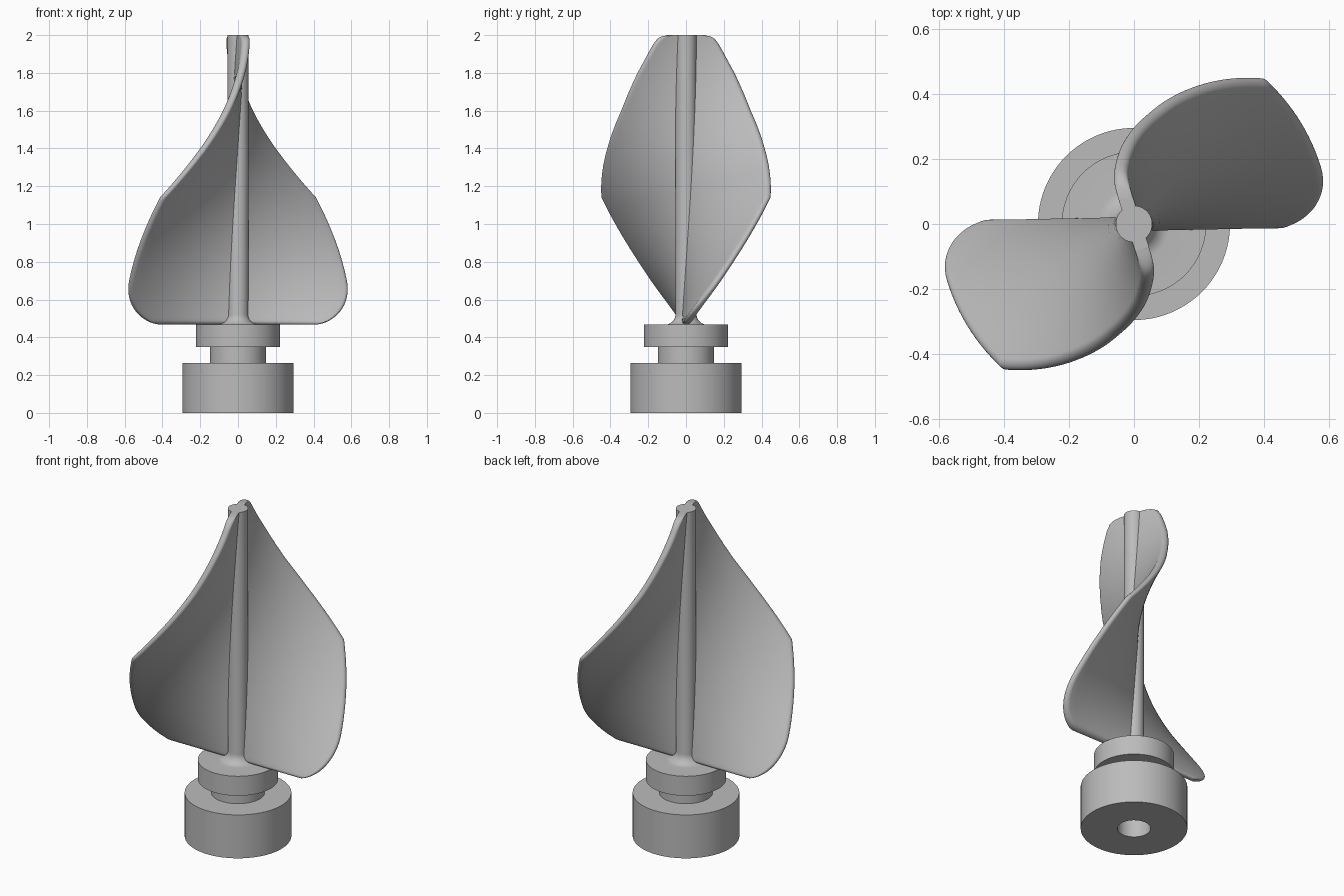
import bpy, bmesh, math
from math import sin, cos, pi, radians

if "Cube" in bpy.data.objects:
    bpy.data.objects.remove(bpy.data.objects["Cube"], do_unlink=True)

# One plain grey for the whole part
grey = bpy.data.materials.new("plain grey")
grey.use_nodes = True
colour = (0.5, 0.5, 0.5, 1)
grey.diffuse_color = colour
grey.node_tree.nodes["Principled BSDF"].inputs["Base Color"].default_value = colour


def finish(bm, name):
    bmesh.ops.remove_doubles(bm, verts=bm.verts, dist=1e-5)
    bmesh.ops.recalc_face_normals(bm, faces=bm.faces)
    mesh = bpy.data.meshes.new(name)
    bm.to_mesh(mesh)
    bm.free()
    mesh.materials.append(grey)
    obj = bpy.data.objects.new(name, mesh)
    bpy.context.collection.objects.link(obj)
    bpy.ops.object.select_all(action='DESELECT')
    obj.select_set(True)
    bpy.context.view_layer.objects.active = obj
    bpy.ops.object.shade_smooth_by_angle(angle=radians(35))
    return obj


def lathe(name, profile, steps=96):
    bm = bmesh.new()
    verts = [bm.verts.new((r, 0, z)) for r, z in profile]
    edges = [bm.edges.new(pair) for pair in zip(verts, verts[1:])]
    bmesh.ops.spin(bm, geom=verts + edges, cent=(0, 0, 0), axis=(0, 0, 1),
                   angle=2 * pi, steps=steps, use_merge=True)
    return finish(bm, name)


# Drilled base, neck, collar and shaft with a flared foot
BOTTOM, TOP = 0.467, 2.0
SHAFT, FLARE = 0.056, 0.055
flare = [(SHAFT + FLARE * (1 - sin(a)), BOTTOM + FLARE * (1 - cos(a)))
         for a in (radians(10 * k) for k in range(10))]
lathe("base_and_shaft", [(0, 0.35), (0.092, 0.35), (0.092, 0), (0.295, 0),
                         (0.295, 0.265), (0.148, 0.265), (0.148, 0.348),
                         (0.222, 0.348), (0.222, BOTTOM)] + flare +
      [(SHAFT, TOP), (0, TOP)])

# Twisted blades: radius follows the outline, angle grows with height
HALF = 0.022
TWIST = radians(108)
TAPER = [(1.14, 0.6), (1.4, 0.455), (1.6, 0.348), (1.8, 0.257),
         (1.95, 0.18), (1.98, 0.158), (1.993, 0.135), (2.0, 0.10)]


def radius(z):
    if z < 0.7:
        u = (0.7 - z) / (0.7 - BOTTOM)
        return 0.4 + 0.2 * math.sqrt(max(0, 1 - u * u))
    for (z0, r0), (z1, r1) in zip(TAPER, TAPER[1:]):
        if z0 <= z <= z1:
            return r0 + (r1 - r0) * (z - z0) / (z1 - z0)
    return 0.6


def half_thickness(d):
    d = max(0, min(d, HALF))
    return math.sqrt(HALF ** 2 - (HALF - d) ** 2)


rounding = [radians(15 * k) for k in range(7)]
heights = [BOTTOM + HALF * (1 - cos(a)) for a in rounding]
heights += [0.49 + (1.14 - 0.49) * k / 40 for k in range(1, 41)]
heights += [1.14 + (1.95 - 1.14) * k / 50 for k in range(1, 51)]
heights += [1.965, 1.98, 1.987, 1.993, 1.997, TOP]


def blade(name, turn):
    bm = bmesh.new()
    sheets = []
    for side in (-1, 1):
        rows = []
        for z in heights:
            R = radius(z)
            angle = turn + TWIST * (z - BOTTOM) / (TOP - BOTTOM)
            radii = [(R - HALF) * k / 16 for k in range(17)]
            radii += [R - HALF * (1 - sin(a)) for a in rounding[1:]]
            row = []
            for r in radii:
                t = side * half_thickness(min(R - r, z - BOTTOM))
                row.append(bm.verts.new((r * cos(angle) - t * sin(angle),
                                         r * sin(angle) + t * cos(angle), z)))
            rows.append(row)
        for a, b in zip(rows, rows[1:]):
            for j in range(len(a) - 1):
                bm.faces.new((a[j], a[j + 1], b[j + 1], b[j]))
        sheets.append(rows)
    back, front = sheets
    # Close the flat top and the root hidden in the shaft
    for j in range(len(back[-1]) - 1):
        bm.faces.new((back[-1][j], back[-1][j + 1], front[-1][j + 1], front[-1][j]))
    for i in range(len(heights) - 1):
        bm.faces.new((back[i][0], back[i + 1][0], front[i + 1][0], front[i][0]))
    return finish(bm, name)


blade("left_blade", 0)
blade("right_blade", pi)
